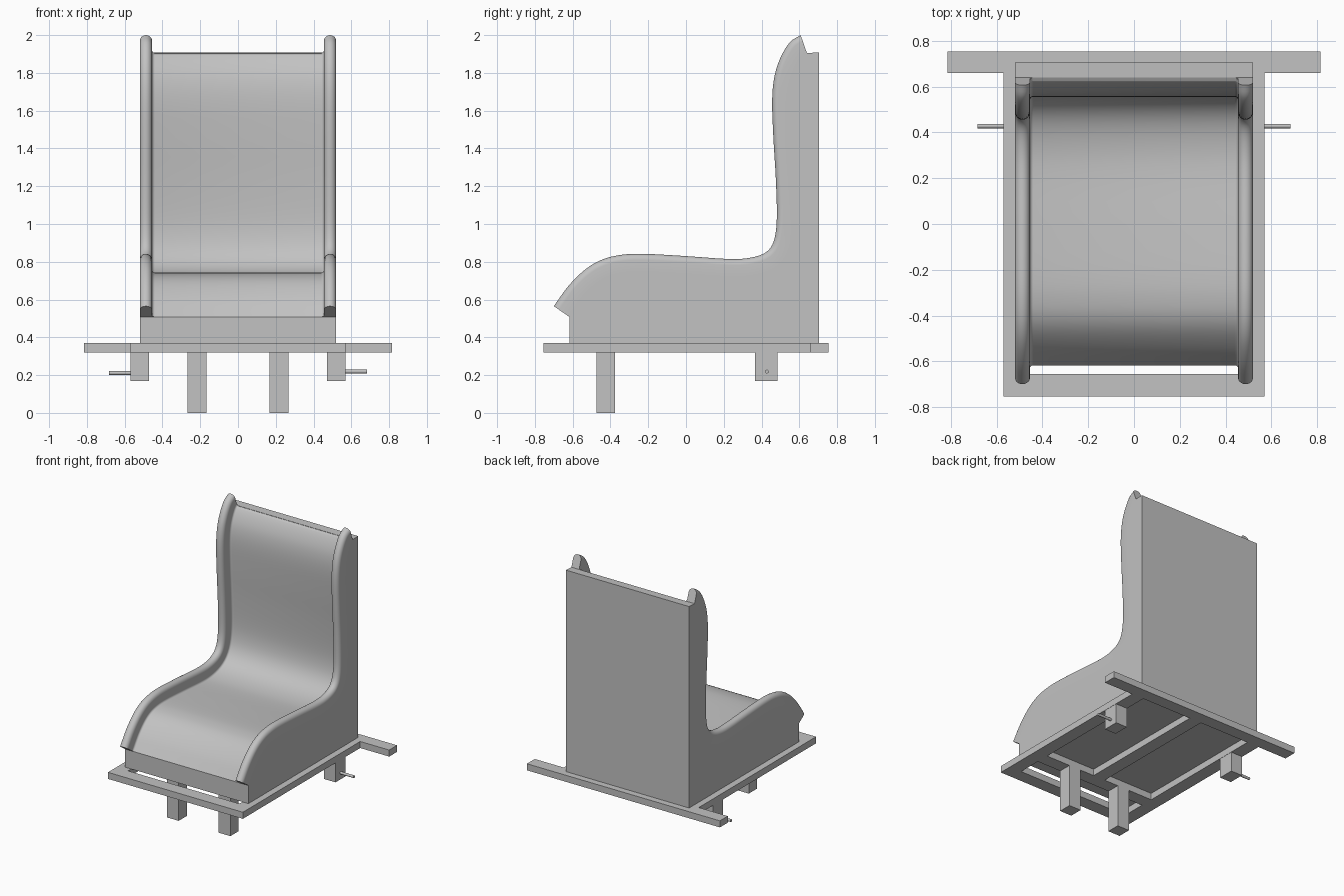
import bpy, bmesh, math
from mathutils import Vector

if "Cube" in bpy.data.objects:
    bpy.data.objects.remove(bpy.data.objects["Cube"])

grey = bpy.data.materials.new("plain_grey")
grey.diffuse_color = (0.54, 0.54, 0.54, 1)
grey.use_nodes = True
grey.node_tree.nodes["Principled BSDF"].inputs["Base Color"].default_value = grey.diffuse_color


def finish(name, bm):
    bmesh.ops.recalc_face_normals(bm, faces=bm.faces)
    me = bpy.data.meshes.new(name)
    bm.to_mesh(me)
    bm.free()
    me.materials.append(grey)
    ob = bpy.data.objects.new(name, me)
    bpy.context.collection.objects.link(ob)
    return ob


def box(bm, x0, x1, y0, y1, z0, z1):
    vs = bmesh.ops.create_cube(bm, size=1)["verts"]
    for v in vs:
        v.co = Vector(((x0 + x1) / 2 + v.co.x * (x1 - x0),
                       (y0 + y1) / 2 + v.co.y * (y1 - y0),
                       (z0 + z1) / 2 + v.co.z * (z1 - z0)))


def spline(pts, n):
    """Smooth path of points and tangents through the key points."""
    p = [Vector(q) for q in pts]
    p = [2 * p[0] - p[1]] + p + [2 * p[-1] - p[-2]]
    out = []
    for i in range(1, len(p) - 2):
        a, b, c, d = p[i - 1:i + 3]
        last = i == len(p) - 3
        for k in range(n + last):
            t = k / n
            pos = 0.5 * (2 * b + (c - a) * t + (2 * a - 5 * b + 4 * c - d) * t * t
                         + (3 * b - a - 3 * c + d) * t ** 3)
            tan = 0.5 * ((c - a) + 2 * (2 * a - 5 * b + 4 * c - d) * t
                         + 3 * (3 * b - a - 3 * c + d) * t * t)
            out.append((pos, tan.normalized()))
    return out


# Side curve of the raised rims, (y, z) from front lip to top of the back
RIM = [(-0.70, 0.565), (-0.62, 0.675), (-0.53, 0.762), (-0.44, 0.813),
       (-0.34, 0.837), (-0.22, 0.842), (0.0, 0.83), (0.2, 0.816),
       (0.31, 0.817), (0.40, 0.838), (0.45, 0.878), (0.474, 0.95),
       (0.481, 1.06), (0.475, 1.25), (0.463, 1.45), (0.456, 1.65),
       (0.468, 1.78), (0.50, 1.88), (0.55, 1.962), (0.607, 2.0)]
path = spline(RIM, 4)

# Cross-section (x, depth below the rim): rounded rim, inner wall, fillet
R, W, DEPTH = 0.0325, 0.52, 0.10
half = [(-W, DEPTH)]
half += [(-W + R - R * math.cos(math.pi * k / 10), R - R * math.sin(math.pi * k / 10))
         for k in range(11)]
half += [(-0.44 - 0.015 * math.cos(math.pi * k / 8), DEPTH - 0.015 + 0.015 * math.sin(math.pi * k / 8))
         for k in range(5)]
section = half + [(-x, d) for x, d in reversed(half)]

# Seat body: sweep the section, then close it down to the base
bm = bmesh.new()
rows = []
for i, (p, t) in enumerate(path):
    down = Vector((t.y, -t.x))
    if i == 0:
        down = Vector((0.80, -0.55)).normalized()
    if i == len(path) - 1:
        down = Vector((0.033, -0.095)).normalized()
    rows.append([bm.verts.new((x, p.x + down.x * d, p.y + down.y * d)) for x, d in section])
for r0, r1 in zip(rows, rows[1:]):
    for j in range(len(section) - 1):
        bm.faces.new((r0[j], r0[j + 1], r1[j + 1], r1[j]))
h = len(half)
for r in (rows[0], rows[-1]):                      # rim end caps
    bm.faces.new(r[:h])
    bm.faces.new(r[h:])
BASE, BACK, TOP = 0.37, 0.705, 1.908
front_y = rows[0][0].co.y
corners = []
for s in (-W, W):
    corners.append([bm.verts.new((s, front_y, BASE)), bm.verts.new((s, BACK, BASE)),
                    bm.verts.new((s, BACK, TOP))])
(lf, lb, lt), (rf, rb, rt) = corners
bm.faces.new([lf, lb, lt] + [r[0] for r in reversed(rows)])     # left side
bm.faces.new([rf, rb, rt] + [r[-1] for r in reversed(rows)])    # right side
bm.faces.new((lb, rb, rt, lt))                                  # back
bm.faces.new((lf, rf, rb, lb))                                  # underside
f, e = rows[0], rows[-1]
bm.faces.new([lf, f[0], f[h - 1], f[h], f[-1], rf])             # front
bm.faces.new([lt, e[0], e[h - 1], e[h], e[-1], rt])             # top
seat = finish("seat_body", bm)
bpy.context.view_layer.objects.active = seat
seat.select_set(True)
bpy.ops.object.shade_smooth_by_angle(angle=math.radians(32))
seat.select_set(False)

# Flat frame under the seat
Z0, Z1 = 0.32, 0.37
bm = bmesh.new()
box(bm, -0.57, 0.57, -0.755, -0.655, Z0, Z1)      # front bar
box(bm, -0.815, 0.815, 0.66, 0.755, Z0, Z1)       # wide rear bar
box(bm, -0.47, 0.47, -0.475, -0.375, Z0, Z1)      # cross bar
box(bm, -0.05, 0.05, -0.375, 0.66, Z0, Z1)        # centre bar
for s in (-1, 1):
    a, b = sorted((0.47 * s, 0.57 * s))
    box(bm, a, b, -0.655, 0.66, Z0, Z1)           # side bars
finish("frame", bm)

# Legs and side pegs
for s, side in ((-1, "left"), (1, "right")):
    bm = bmesh.new()
    a, b = sorted((0.168 * s, 0.268 * s))
    box(bm, a, b, -0.475, -0.375, 0, Z0)
    finish("front_leg_" + side, bm)
    bm = bmesh.new()
    a, b = sorted((0.472 * s, 0.568 * s))
    box(bm, a, b, 0.365, 0.485, 0.17, Z0)
    finish("rear_leg_" + side, bm)
    bpy.ops.mesh.primitive_cylinder_add(vertices=16, radius=0.01, depth=0.125,
                                        location=(0.6205 * s, 0.428, 0.215 + 0.004 * s),
                                        rotation=(0, math.pi / 2, 0))
    peg = bpy.context.object
    peg.name = "peg_" + side
    peg.data.materials.append(grey)
    bpy.ops.object.shade_smooth_by_angle(angle=math.radians(35))
